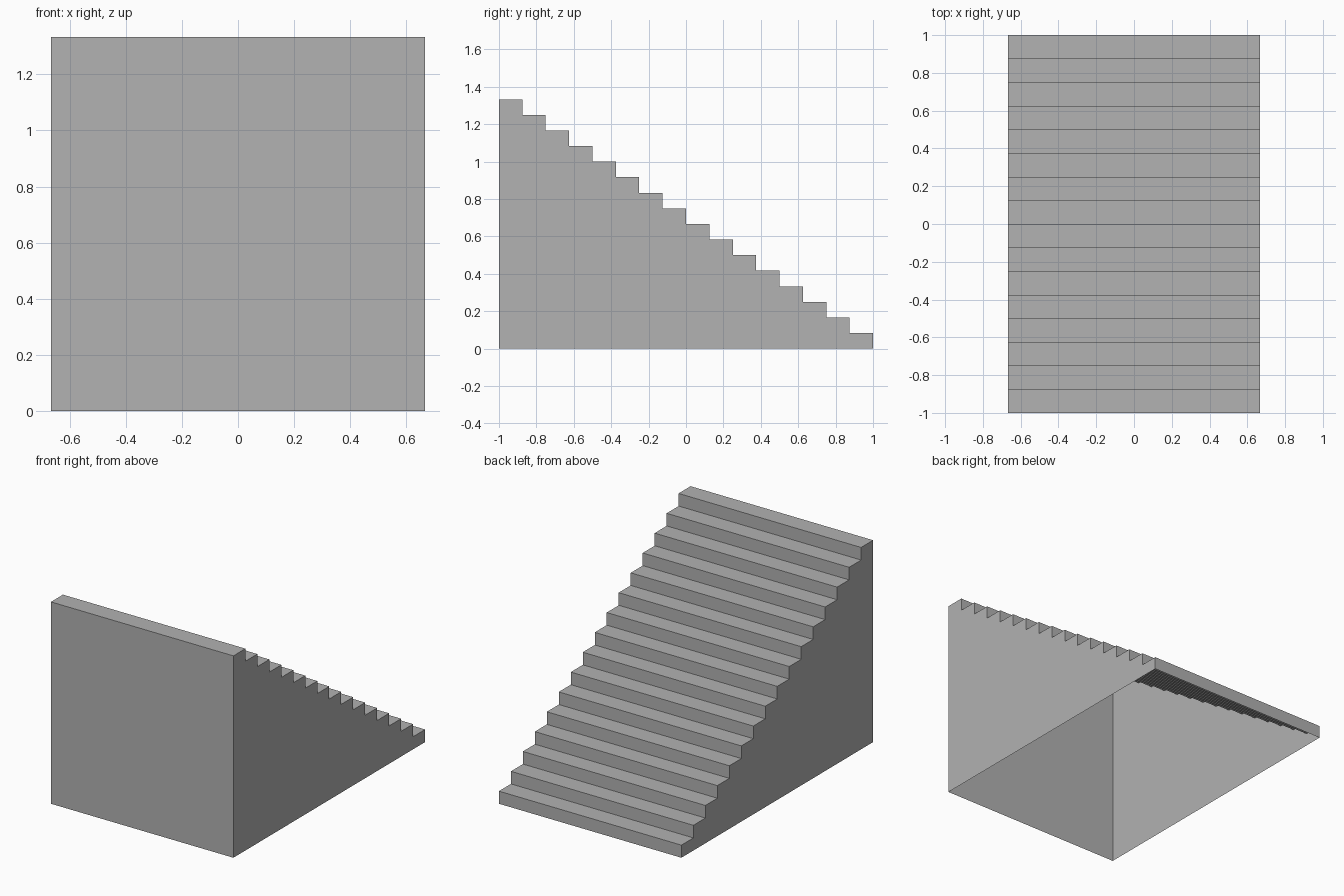
import bpy
import bmesh

cube = bpy.data.objects.get("Cube")
if cube:
    bpy.data.objects.remove(cube, do_unlink=True)

STEPS = 16
RUN = 2 / STEPS
RISE = 1 / 12
HALF_WIDTH = 2 / 3

# Single flat colour
grey = bpy.data.materials.new("plain grey")
colour = (0.445, 0.445, 0.445, 1)
grey.use_nodes = True
grey.diffuse_color = colour
grey.node_tree.nodes["Principled BSDF"].inputs["Base Color"].default_value = colour

# Stepped side profile (y, z): up the tall front wall, then down to the back
profile = [(-1, 0)]
for i in range(STEPS):
    height = (STEPS - i) * RISE
    profile += [(-1 + i * RUN, height), (-1 + (i + 1) * RUN, height)]
profile.append((1, 0))

# Hollow staircase: treads, risers and front wall between two side walls, open below
bm = bmesh.new()
right = [bm.verts.new((-HALF_WIDTH, y, z)) for y, z in profile]
left = [bm.verts.new((HALF_WIDTH, y, z)) for y, z in profile]
for i in range(len(profile) - 1):
    bm.faces.new((right[i], left[i], left[i + 1], right[i + 1]))
bm.faces.new(right)
bm.faces.new(left[::-1])
bm.normal_update()

mesh = bpy.data.meshes.new("staircase")
bm.to_mesh(mesh)
bm.free()
mesh.materials.append(grey)
staircase = bpy.data.objects.new("staircase", mesh)
bpy.context.collection.objects.link(staircase)
